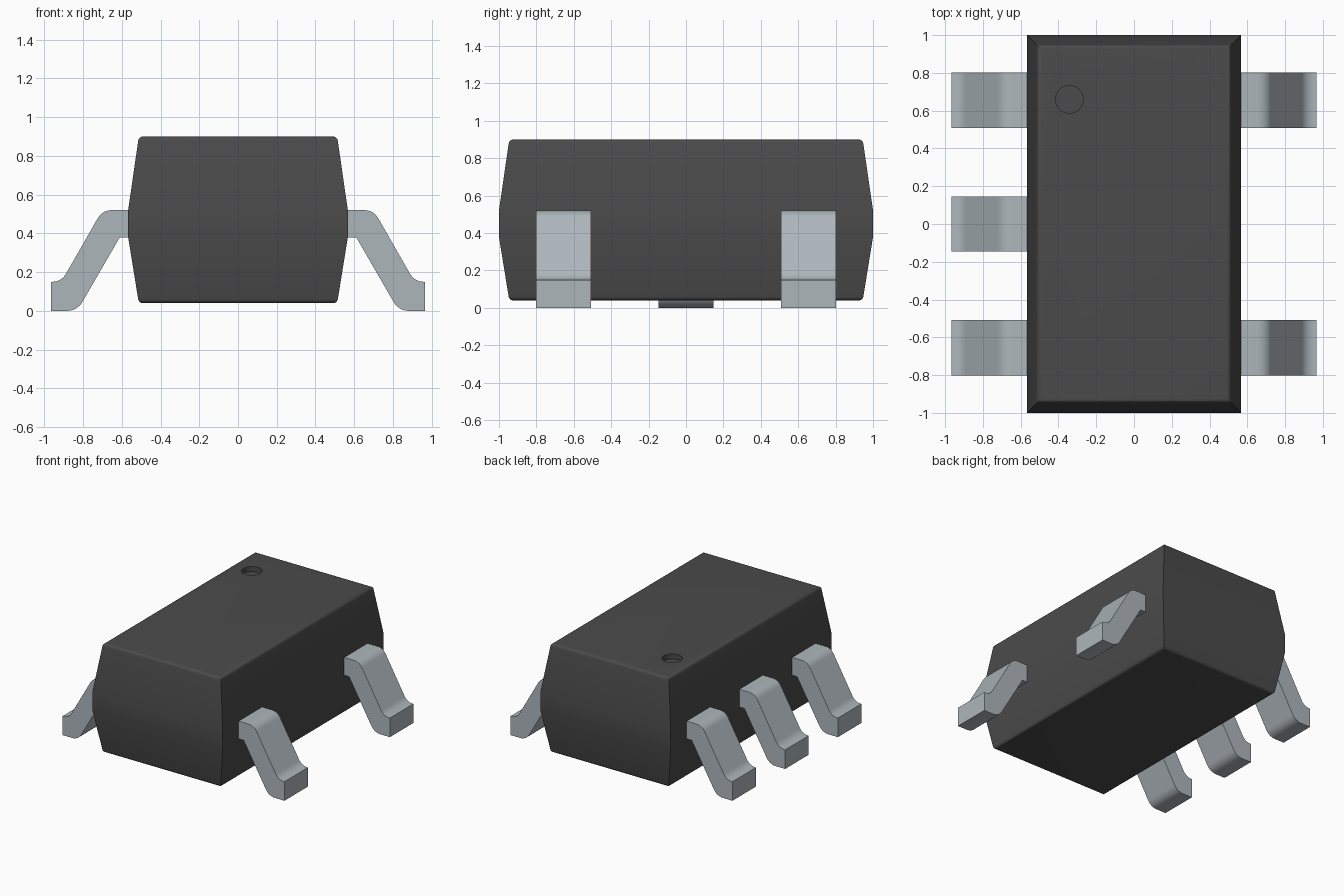
import bpy, bmesh, math
from mathutils import Vector

cube = bpy.data.objects.get("Cube")
if cube:
    bpy.data.objects.remove(cube, do_unlink=True)


def make_material(name, rgb, rough, metal=0.0):
    m = bpy.data.materials.new(name)
    m.use_nodes = True
    m.diffuse_color = (*rgb, 1)
    b = next(n for n in m.node_tree.nodes if n.type == 'BSDF_PRINCIPLED')
    b.inputs["Base Color"].default_value = (*rgb, 1)
    b.inputs["Roughness"].default_value = rough
    b.inputs["Metallic"].default_value = metal
    return m


black = make_material("black plastic", (0.07, 0.07, 0.07), 0.6)
metal = make_material("tinned metal", (0.42, 0.47, 0.50), 0.5)


def finish(bm, name, mat):
    bmesh.ops.recalc_face_normals(bm, faces=bm.faces)
    me = bpy.data.meshes.new(name)
    bm.to_mesh(me)
    bm.free()
    ob = bpy.data.objects.new(name, me)
    bpy.context.collection.objects.link(ob)
    me.materials.append(mat)
    return ob


def smooth(ob):
    bpy.ops.object.select_all(action='DESELECT')
    ob.select_set(True)
    bpy.context.view_layer.objects.active = ob
    bpy.ops.object.shade_smooth_by_angle(angle=math.radians(30))


def fillet(corners, steps=6):
    """Round each (x, z, radius) corner of a closed outline."""
    out = []
    for i, (x, z, r) in enumerate(corners):
        p = Vector((x, z))
        if r == 0:
            out.append(p)
            continue
        a = (Vector(corners[i - 1][:2]) - p).normalized()
        b = (Vector(corners[(i + 1) % len(corners)][:2]) - p).normalized()
        half = a.angle(b) / 2
        centre = p + (a + b).normalized() * (r / math.sin(half))
        s = p + a * (r / math.tan(half)) - centre
        e = p + b * (r / math.tan(half)) - centre
        total = s.angle(e)
        for k in range(steps + 1):
            t = k / steps
            out.append(centre + (s * math.sin((1 - t) * total)
                                 + e * math.sin(t * total)) / math.sin(total))
    return out


# Body: half side profile, lofted as stacked rectangles with tapered sides
HX, HY = 0.567, 1.0
side = fillet([(0, 0.04, 0), (0.055, 0.04, 0.025), (0, 0.38, 0),
               (0, 0.52, 0), (0.055, 0.90, 0.025), (0.3, 0.90, 0)])
# the bottom start point lies inside the body so that the edge rounds inward
side = fillet([(0.3, 0.04, 0), (0.055, 0.04, 0.025), (0, 0.38, 0),
               (0, 0.52, 0), (0.055, 0.90, 0.025), (0.3, 0.90, 0)])[1:-1]
bm = bmesh.new()
rings = [[bm.verts.new((sx * (HX - p.x), sy * (HY - p.x), p.y))
          for sx, sy in ((-1, -1), (1, -1), (1, 1), (-1, 1))] for p in side]
for lo, hi in zip(rings, rings[1:]):
    for i in range(4):
        j = (i + 1) % 4
        bm.faces.new((lo[i], lo[j], hi[j], hi[i]))
bm.faces.new(rings[0])
bm.faces.new(rings[-1])
body = finish(bm, "body", black)

# Round pin-one dimple cut into the top
bm = bmesh.new()
bmesh.ops.create_cone(bm, cap_ends=True, segments=40, radius1=0.073,
                      radius2=0.073, depth=0.1)
bmesh.ops.translate(bm, verts=bm.verts, vec=(-0.342, 0.66, 0.91))
cutter = finish(bm, "dimple_cutter", black)
cutter.hide_render = True
mod = body.modifiers.new("dimple", 'BOOLEAN')
mod.operation = 'DIFFERENCE'
mod.solver = 'EXACT'
mod.object = cutter
bpy.context.view_layer.objects.active = body
bpy.ops.object.modifier_apply(modifier=mod.name)
bpy.data.objects.remove(cutter, do_unlink=True)
smooth(body)

# Gull-wing leads: bent strip outline extruded across y
outline = fillet([(0.50, 0.52, 0), (0.70, 0.52, 0.08), (0.912, 0.15, 0.08),
                  (0.965, 0.15, 0), (0.965, 0, 0), (0.83, 0, 0.09),
                  (0.61, 0.38, 0), (0.50, 0.38, 0)])


def lead(name, sign, y, half=0.146):
    bm = bmesh.new()
    face = bm.faces.new([bm.verts.new((sign * p.x, y - half, p.y)) for p in outline])
    ext = bmesh.ops.extrude_face_region(bm, geom=[face])["geom"]
    bmesh.ops.translate(bm, vec=(0, 2 * half, 0),
                        verts=[g for g in ext if isinstance(g, bmesh.types.BMVert)])
    smooth(finish(bm, name, metal))


for label, sign, ys in (("left", 1, {"front": -0.655, "back": 0.655}),
                        ("right", -1, {"front": -0.655, "middle": 0, "back": 0.655})):
    for place, y in ys.items():
        lead(f"{label}_{place}_lead", sign, y)
